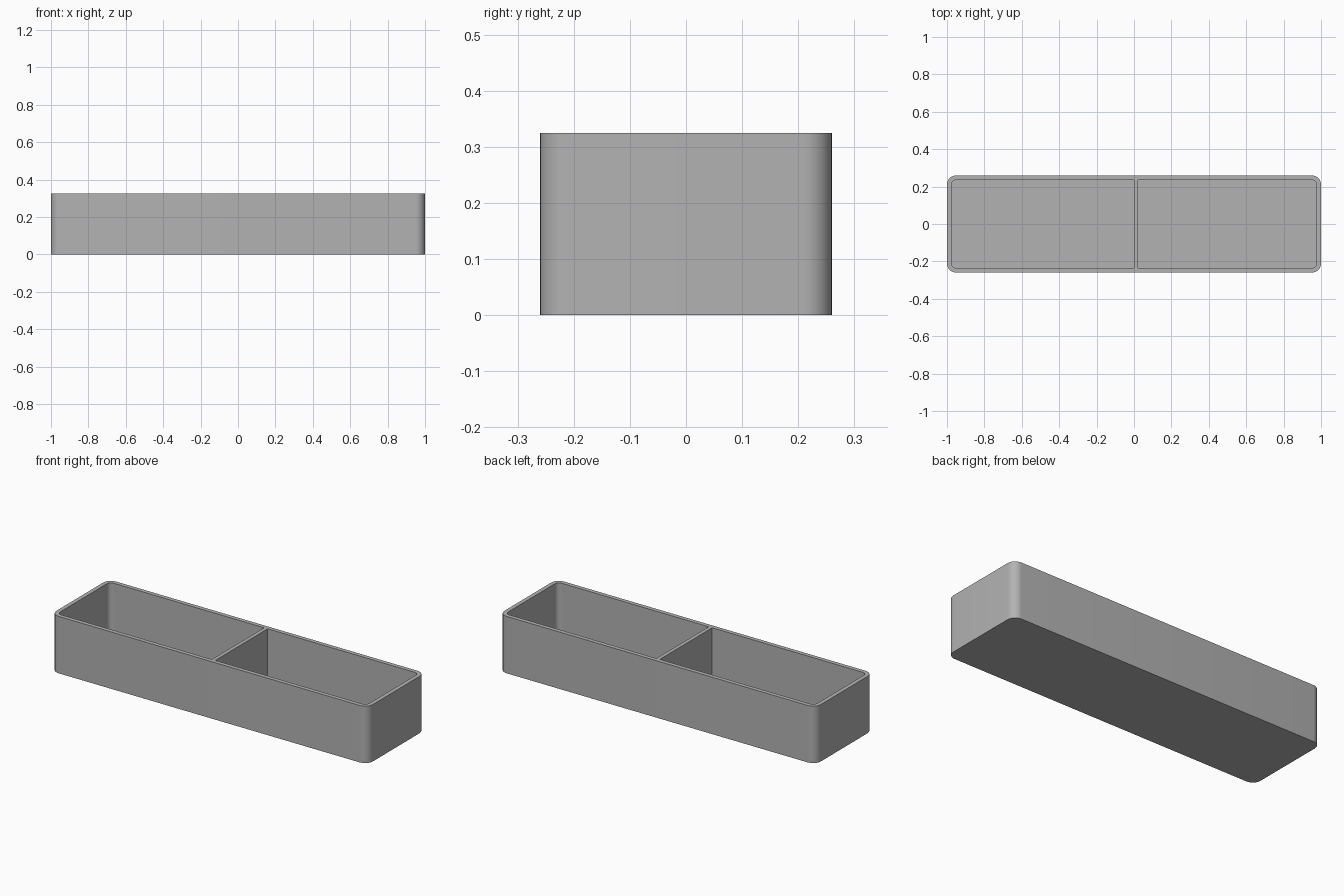
import bpy, bmesh, math

cube = bpy.data.objects.get("Cube")
if cube:
    bpy.data.objects.remove(cube, do_unlink=True)

LENGTH, WIDTH, HEIGHT = 2.0, 0.52, 0.325
WALL, RADIUS, STEPS = 0.024, 0.05, 10

grey = bpy.data.materials.new("plain grey")
grey.use_nodes = True
colour = (0.45, 0.45, 0.45, 1)
grey.diffuse_color = colour
grey.node_tree.nodes["Principled BSDF"].inputs["Base Color"].default_value = colour


def finish(bm, name):
    """Turn a bmesh into a shaded object with the grey material."""
    bmesh.ops.recalc_face_normals(bm, faces=bm.faces)
    mesh = bpy.data.meshes.new(name)
    bm.to_mesh(mesh)
    bm.free()
    mesh.materials.append(grey)
    obj = bpy.data.objects.new(name, mesh)
    bpy.context.collection.objects.link(obj)
    bpy.ops.object.select_all(action="DESELECT")
    bpy.context.view_layer.objects.active = obj
    obj.select_set(True)
    bpy.ops.object.shade_smooth_by_angle(angle=math.radians(30))
    return obj


def rounded_ring(bm, inset, z):
    """Ring of vertices round a rounded rectangle, inset from the outside."""
    r = RADIUS - inset
    cx, cy = LENGTH / 2 - RADIUS, WIDTH / 2 - RADIUS
    ring = []
    for corner, (sx, sy) in enumerate(((1, 1), (-1, 1), (-1, -1), (1, -1))):
        for i in range(STEPS + 1):
            a = (corner + i / STEPS) * math.pi / 2
            ring.append(bm.verts.new((sx * cx + r * math.cos(a),
                                      sy * cy + r * math.sin(a), z)))
    return ring


# Open tray: outer wall, rim, inner wall and floor
bm = bmesh.new()
rings = [rounded_ring(bm, inset, z) for inset, z in
         ((0, 0), (0, HEIGHT), (WALL, HEIGHT), (WALL, WALL))]
for low, high in zip(rings, rings[1:]):
    for i in range(len(low)):
        j = (i + 1) % len(low)
        bm.faces.new((low[i], low[j], high[j], high[i]))
bm.faces.new(rings[0])
bm.faces.new(rings[-1])
finish(bm, "tray")

# Divider between the two compartments
bm = bmesh.new()
bmesh.ops.create_cube(bm, size=1)
bmesh.ops.scale(bm, verts=bm.verts, vec=(0.022, WIDTH - 2 * WALL, HEIGHT - WALL))
bmesh.ops.translate(bm, verts=bm.verts, vec=(0.011, 0, (HEIGHT + WALL) / 2))
finish(bm, "divider")
